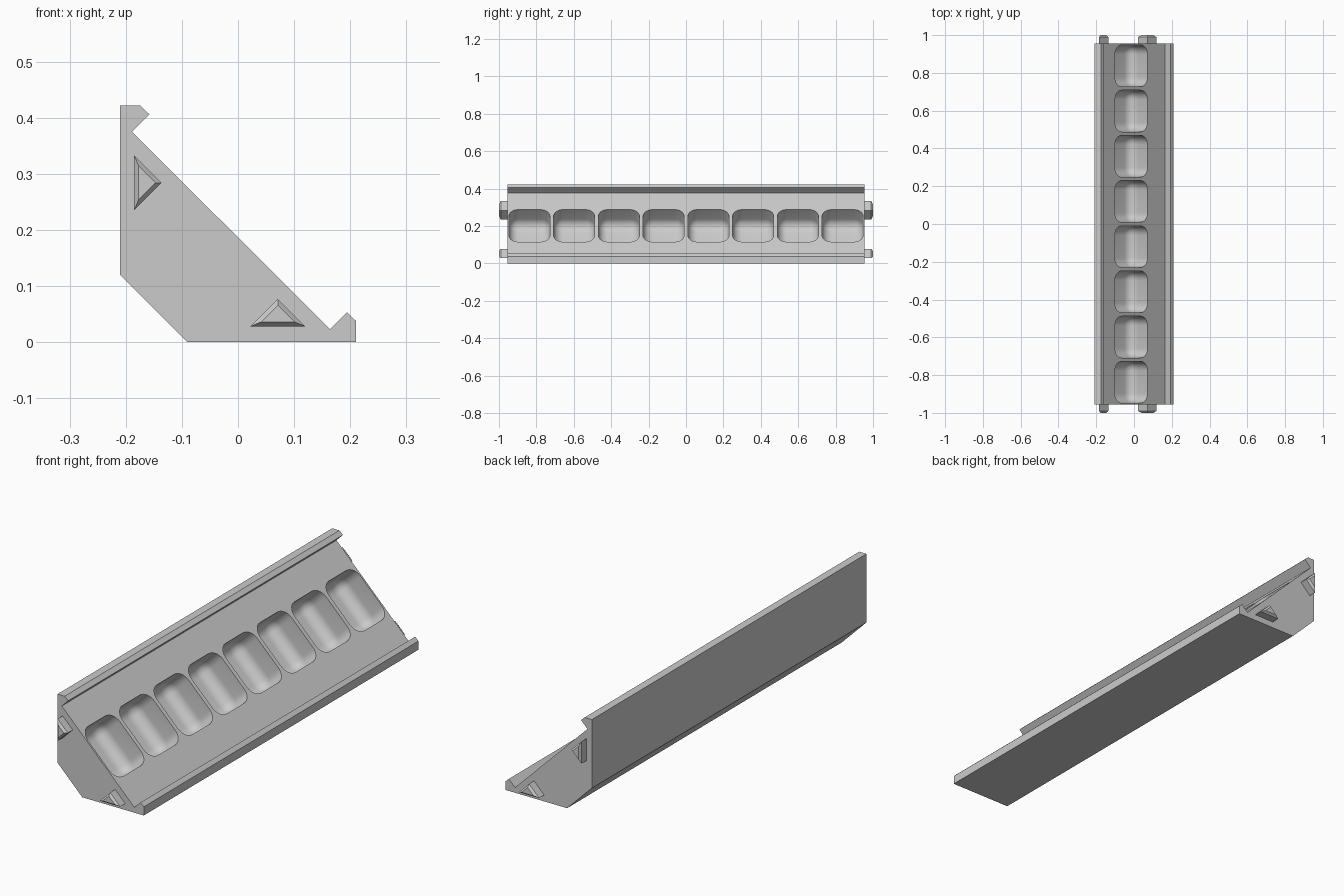
import bpy, bmesh, math
from mathutils import Matrix, Vector

if "Cube" in bpy.data.objects:
    bpy.data.objects.remove(bpy.data.objects["Cube"])

gray = bpy.data.materials.new("light gray")
gray.diffuse_color = (0.6, 0.6, 0.6, 1)
gray.use_nodes = True
gray.node_tree.nodes["Principled BSDF"].inputs["Base Color"].default_value = gray.diffuse_color

HALF = 0.955  # half length of the tray


def add_object(name, bm):
    bmesh.ops.recalc_face_normals(bm, faces=bm.faces[:])
    me = bpy.data.meshes.new(name)
    bm.to_mesh(me)
    bm.free()
    me.materials.append(gray)
    ob = bpy.data.objects.new(name, me)
    bpy.context.collection.objects.link(ob)
    return ob


def loft(name, sections):
    """Skin matching (x, z) outlines given as (y, points)."""
    bm = bmesh.new()
    rings = [[bm.verts.new((x, y, z)) for x, z in pts] for y, pts in sections]
    for a, b in zip(rings, rings[1:]):
        for i in range(len(a)):
            j = (i + 1) % len(a)
            bm.faces.new((a[i], a[j], b[j], b[i]))
    bm.faces.new(rings[0])
    bm.faces.new(rings[-1])
    return add_object(name, bm)


# Tray body: sloped front, hooked lips at both ends, chamfered back corner
profile = [(-0.21, 0.422), (-0.175, 0.422), (-0.158, 0.406), (-0.189, 0.375),
           (0.164, 0.023), (0.194, 0.053), (0.21, 0.038), (0.21, 0),
           (-0.09, 0), (-0.21, 0.12)]
body = loft("tray_body", [(-HALF, profile), (HALF, profile)])

# Pocket cutters: rounded boxes sunk at right angles into the slope
DEPTH, ABOVE = 0.122, 0.08
bm = bmesh.new()
box = bmesh.ops.create_cube(bm, size=1)
bmesh.ops.scale(bm, vec=(0.244, 0.22, DEPTH + ABOVE), verts=bm.verts[:])
bmesh.ops.bevel(bm, geom=bm.edges[:], offset=0.05, segments=7, profile=0.5,
                affect='EDGES')
bmesh.ops.translate(bm, vec=(0, 0, (ABOVE - DEPTH) / 2), verts=bm.verts[:])
bmesh.ops.rotate(bm, matrix=Matrix.Rotation(math.radians(45), 3, 'Y'),
                 verts=bm.verts[:])
bmesh.ops.translate(bm, vec=(-0.0145, -0.8375, 0.2015), verts=bm.verts[:])
first = bm.verts[:] + bm.edges[:] + bm.faces[:]
for i in range(1, 8):
    copy = bmesh.ops.duplicate(bm, geom=first)["geom"]
    bmesh.ops.translate(bm, vec=(0, i * 0.2393, 0),
                        verts=[v for v in copy if isinstance(v, bmesh.types.BMVert)])
cutter = add_object("pocket_cutter", bm)
cutter.hide_render = True

cut = body.modifiers.new("pockets", 'BOOLEAN')
cut.operation = 'DIFFERENCE'
cut.solver = 'EXACT'
cut.object = cutter
bpy.ops.object.select_all(action='DESELECT')
body.select_set(True)
bpy.context.view_layer.objects.active = body
bpy.ops.object.modifier_apply(modifier=cut.name)
bpy.data.objects.remove(cutter)
bpy.ops.object.shade_smooth_by_angle(angle=math.radians(30))

# Triangular locating pegs with chamfered tips on both ends
pegs = {"upper": [(-0.185, 0.333), (-0.185, 0.235), (-0.136, 0.284)],
        "lower": [(0.022, 0.028), (0.12, 0.028), (0.071, 0.077)]}
INSET, RADIUS = 0.008, 0.0203  # tip inset and triangle inradius
for name, tri in pegs.items():
    # incentre, weighted by the length of the opposite sides
    p = [Vector(t) for t in tri]
    w = [(p[(i + 1) % 3] - p[(i + 2) % 3]).length for i in range(3)]
    centre = sum((q * k for q, k in zip(p, w)), Vector((0, 0))) / sum(w)
    tip = [tuple(q.lerp(centre, INSET / RADIUS)) for q in p]
    for end, s in (("front", -1), ("back", 1)):
        loft(f"{name}_peg_{end}", [(s * (HALF - 0.002), tri), (s * 0.99, tri),
                                   (s * 1.0, tip)])
